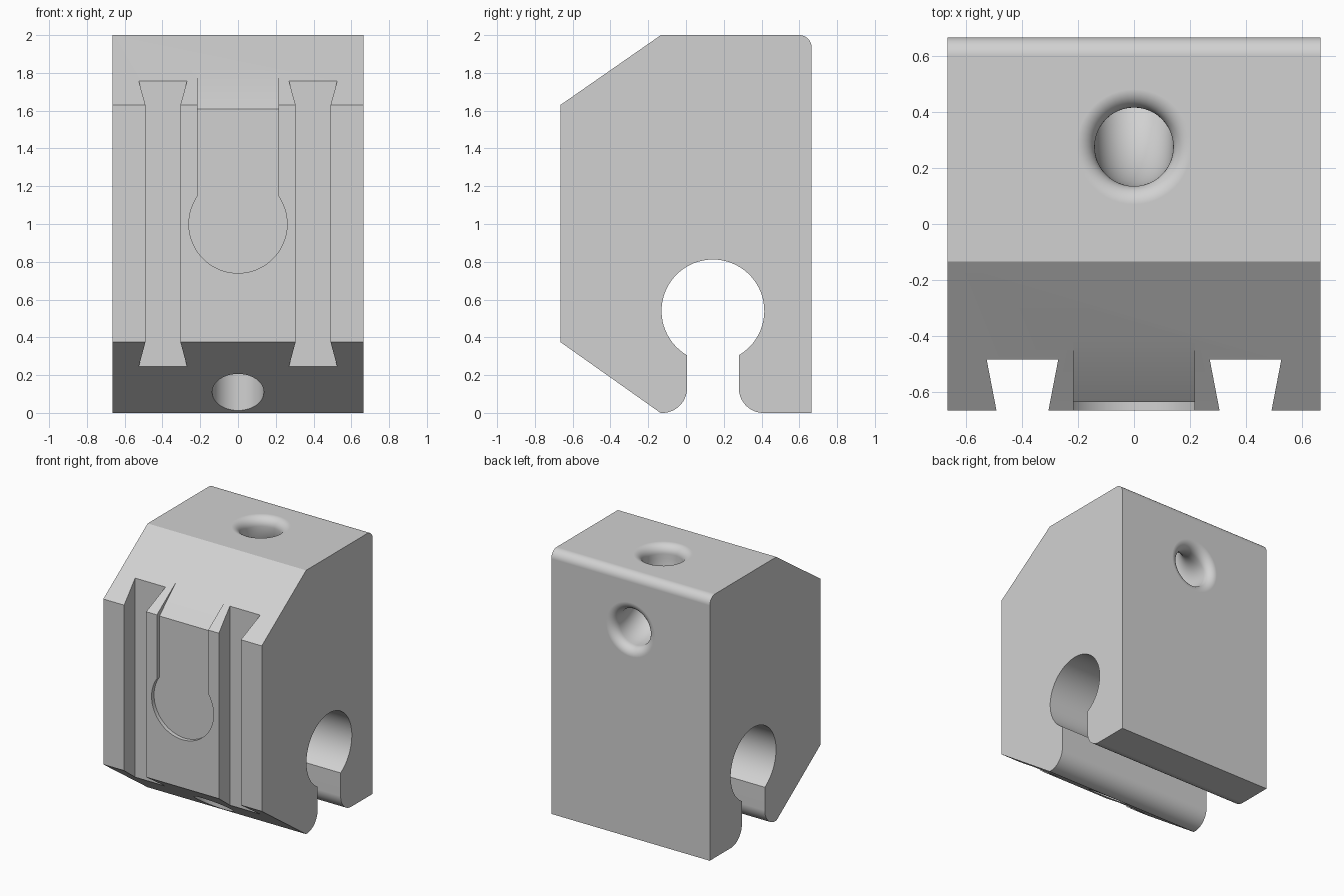
import bpy, bmesh, math
from mathutils import Vector

if "Cube" in bpy.data.objects:
    bpy.data.objects.remove(bpy.data.objects["Cube"])

W = 0.665  # half width and half depth of the block

grey = bpy.data.materials.new("plain_grey")
grey.diffuse_color = (0.64, 0.64, 0.64, 1)
grey.use_nodes = True
grey.node_tree.nodes["Principled BSDF"].inputs["Base Color"].default_value = grey.diffuse_color


def arc(cu, cv, r, a0, a1, n):
    return [(cu + r * math.cos(math.radians(a0 + (a1 - a0) * i / n)),
             cv + r * math.sin(math.radians(a0 + (a1 - a0) * i / n))) for i in range(n + 1)]


def finish(name, bm):
    bmesh.ops.recalc_face_normals(bm, faces=bm.faces)
    me = bpy.data.meshes.new(name)
    bm.to_mesh(me)
    bm.free()
    me.materials.append(grey)
    ob = bpy.data.objects.new(name, me)
    bpy.context.collection.objects.link(ob)
    return ob


def loft(name, rings):
    """Closed solid through a list of point rings."""
    bm = bmesh.new()
    vs = [[bm.verts.new(p) for p in ring] for ring in rings]
    n = len(vs[0])
    for a, b in zip(vs, vs[1:]):
        for i in range(n):
            bm.faces.new((a[i], a[(i + 1) % n], b[(i + 1) % n], b[i]))
    bm.faces.new(vs[0])
    bm.faces.new(vs[-1])
    return finish(name, bm)


def prism(name, pts, axis, lo, hi):
    """Extrude a 2D profile along x, y or z."""
    def place(p, t):
        q = list(p)
        q.insert(axis, t)
        return q
    return loft(name, [[place(p, t) for p in pts] for t in (lo, hi)])


# Block: side profile with chamfers, rounded top edge and open rod bore
cy, cz, r, half = 0.1425, 0.54, 0.272, 0.1375
a = math.degrees(math.acos(half / r))
profile = [(-W, 0.375), (-W, 1.63), (-0.133, 2.0)]
profile += arc(0.60, 1.935, 0.065, 90, 0, 10)
profile += [(W, 0)]
profile += arc(cy + half + 0.13, 0.13, 0.13, 270, 180, 14)
profile += arc(cy, cz, r, -a, 180 + a, 56)
profile += arc(cy - half - 0.13, 0.13, 0.13, 0, -90, 14)
profile += [(-0.135, 0)]
block = prism("clamp_block", profile, 0, -W, W)

cutters = []

# Dovetail grooves on the front
for s in (-1, 1):
    k = 0.0349 / 0.182  # flank slope
    e = 0.1 * k
    groove = [(0.305 + e, -W - 0.1), (0.49 - e, -W - 0.1), (0.525, -0.483), (0.27, -0.483)]
    cutters.append(prism("groove_cutter", [(s * x, y) for x, y in groove], 2, -0.2, 2.2))

# Shallow keyhole recess and its sloped run-out into the top chamfer
b = math.degrees(math.acos(0.215 / 0.26))
key = [(-0.215, 1.61)] + arc(0, 1.0, 0.26, 180 + b - 2 * b, 360 + b, 48) + [(0.215, 1.61)]
cutters.append(prism("recess_cutter", key, 1, -0.8, -0.635))
ramp = [(-0.635, 1.61), (-0.38, 1.8367), (-0.8, 1.95), (-0.8, 1.61)]
cutters.append(prism("ramp_cutter", ramp, 0, -0.215, 0.215))

# Blind vertical hole in the lower chamfer
cutters.append(prism("lower_hole_cutter", arc(0, -0.29, 0.137, 0, 352.5, 47), 2, -0.2, 0.6))

# Curved passage from the top to the back, flared at both mouths
f, hole_r, hy, hz = 0.065, 0.14, 0.275, 1.575
stations = [(hy, 2.1, 0, hole_r + f)]
flare = [(f * (1 - math.cos(math.radians(t))), hole_r + f * (1 - math.sin(math.radians(t))))
         for t in range(0, 90, 10)]
stations += [(hy, 2.0 - d, 0, rad) for d, rad in flare]
ra, rb = W - f - hy, 2.0 - f - hz
for i in range(25):
    t = math.radians(90 * i / 24)
    tilt = math.atan2(ra * math.sin(t), rb * math.cos(t))
    stations.append((W - f - ra * math.cos(t), 2.0 - f - rb * math.sin(t), tilt, hole_r))
stations += [(W - d, hz, math.pi / 2, rad) for d, rad in reversed(flare)]
stations += [(W + 0.1, hz, math.pi / 2, hole_r + f)]
rings = []
for y, z, tilt, rad in stations:
    side = Vector((0, math.cos(tilt), math.sin(tilt)))
    rings.append([Vector((0, y, z)) + Vector((1, 0, 0)) * (rad * math.cos(2 * math.pi * j / 48))
                  + side * (rad * math.sin(2 * math.pi * j / 48)) for j in range(48)])
cutters.append(loft("passage_cutter", rings))

# Cut everything from the block
bpy.context.view_layer.objects.active = block
block.select_set(True)
for c in cutters:
    c.hide_render = True
    m = block.modifiers.new("cut", 'BOOLEAN')
    m.operation, m.solver, m.object = 'DIFFERENCE', 'EXACT', c
    bpy.ops.object.modifier_apply(modifier=m.name)
    bpy.data.objects.remove(c)

# Smooth curved surfaces, keep the flat faces flat
bpy.ops.object.shade_smooth_by_angle(angle=math.radians(25))
wn = block.modifiers.new("flat_faces", 'WEIGHTED_NORMAL')
wn.keep_sharp = True
